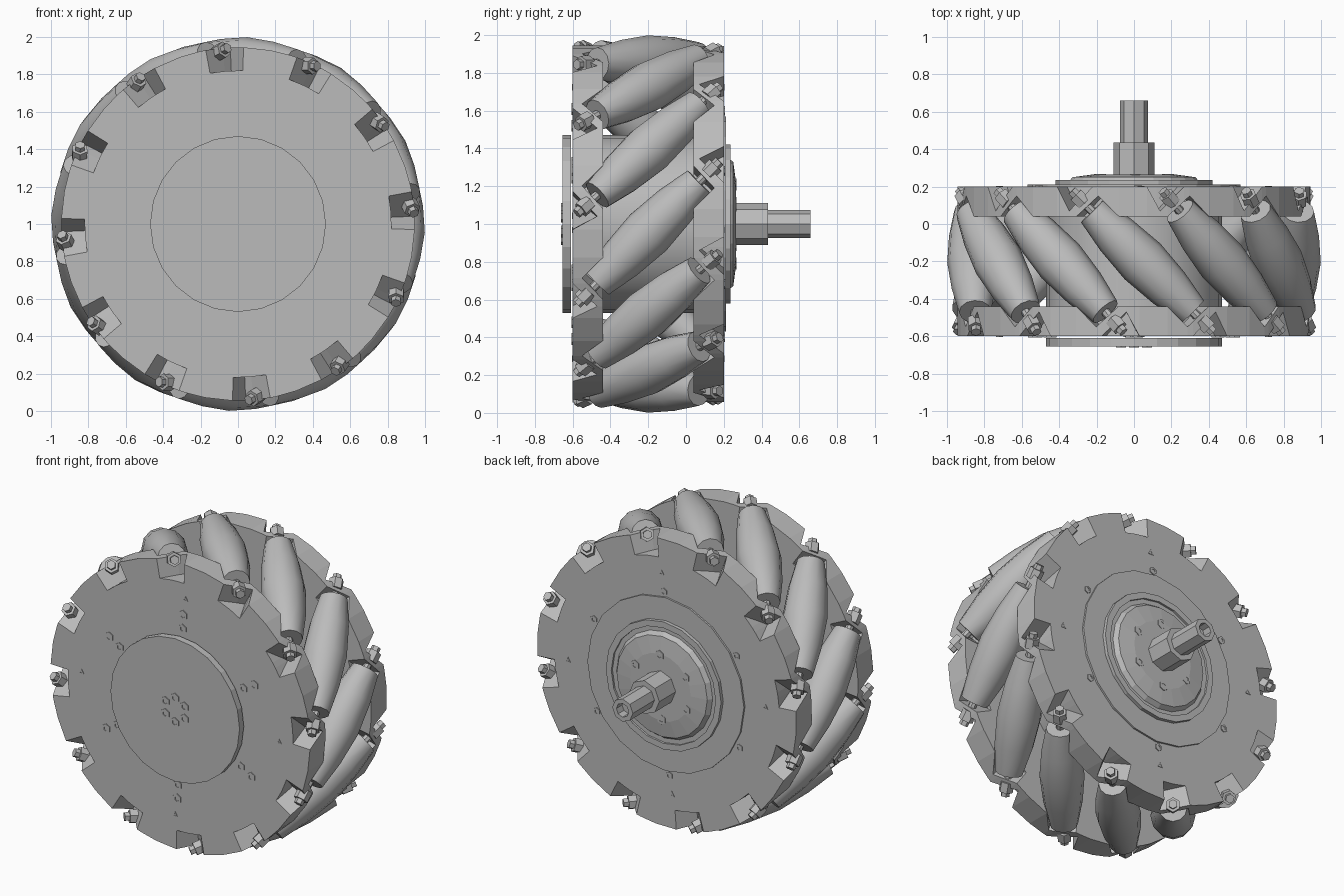
import bpy, bmesh, math
from mathutils import Vector, Matrix

cube = bpy.data.objects.get("Cube")
if cube:
    bpy.data.objects.remove(cube, do_unlink=True)

grey = bpy.data.materials.new("mid_grey")
grey.use_nodes = True
grey.diffuse_color = (0.5, 0.5, 0.5, 1)
grey.node_tree.nodes["Principled BSDF"].inputs["Base Color"].default_value = (0.5, 0.5, 0.5, 1)

COUNT = 12                  # rollers round the wheel
STEP = math.tau / COUNT
START = math.radians(-3)    # angle of the first roller
MID_Y = -0.2                # middle plane of the rollers
ROLLER_R = 0.865            # distance of roller centres from the axle
RIM = 0.945
Y_AXIS = Vector((0, 1, 0))


def radial(angle, r, y):
    return Vector((r * math.cos(angle), y, 1 + r * math.sin(angle)))


def finish(name, bm, smooth=0):
    bmesh.ops.remove_doubles(bm, verts=bm.verts, dist=0.0005)
    bmesh.ops.dissolve_degenerate(bm, edges=bm.edges, dist=0.0005)
    bmesh.ops.recalc_face_normals(bm, faces=bm.faces)
    mesh = bpy.data.meshes.new(name)
    bm.to_mesh(mesh)
    bm.free()
    mesh.materials.append(grey)
    obj = bpy.data.objects.new(name, mesh)
    bpy.context.collection.objects.link(obj)
    if smooth:
        bpy.ops.object.select_all(action='DESELECT')
        obj.select_set(True)
        bpy.context.view_layer.objects.active = obj
        bpy.ops.object.shade_smooth_by_angle(angle=math.radians(smooth))
    return obj


def lathe(name, profile, sides, centre, axis, smooth=0):
    """Revolve (radius, height) points about an axis through centre."""
    bm = bmesh.new()
    rot = axis.to_track_quat('Z', 'X').to_matrix().to_4x4()
    place = Matrix.Translation(centre) @ rot
    rings = [[bm.verts.new(place @ Vector((r * math.cos(math.tau * i / sides),
                                           r * math.sin(math.tau * i / sides), h)))
              for i in range(sides)] for r, h in profile]
    for a, b in zip(rings, rings[1:]):
        for i in range(sides):
            j = (i + 1) % sides
            bm.faces.new((a[i], a[j], b[j], b[i]))
    bm.faces.new(rings[0])
    bm.faces.new(rings[-1])
    return finish(name, bm, smooth)


def on_axle(name, profile, sides, smooth=0):
    return lathe(name, profile, sides, Vector((0, 0, 1)), Y_AXIS, smooth)


def interpolate(points, t):
    for (t0, d0), (t1, d1) in zip(points, points[1:]):
        if t0 <= t <= t1:
            return d0 + (d1 - d0) * (t - t0) / (t1 - t0)
    return points[0][1]


# Side plates: discs whose rims zigzag to carry the slanted rollers
PITCH = STEP * 0.93
OUTER = [(-0.11, 0.4), (-0.04, 0.27), (0.09, 0.4), (PITCH - 0.11, 0.4)]
INNER = [(-0.11, 0.24), (0, 0.24), (0.12, 0.35), (0.23, 0.24), (PITCH - 0.11, 0.24)]
BOLT_SHIFT = math.atan2(0.35, ROLLER_R)


def side_plate(name, side):
    bm = bmesh.new()
    stops = sorted({p[0] for p in OUTER + INNER})[:-1]
    sections = []
    for k in range(COUNT):
        for t in stops:
            angle = START + k * STEP + side * (BOLT_SHIFT - t / 0.93)
            out, inn = interpolate(OUTER, t), interpolate(INNER, t)
            core = 0.82
            loop = [(0, 0.4), (core, 0.4), (core, out), (RIM, out),
                    (RIM, inn), (core, inn), (core, 0.24), (0, 0.24)]
            sections.append((side * -angle,
                             [bm.verts.new(radial(angle, r, MID_Y + side * d)) for r, d in loop]))
    # order the sections so that neighbours join all the way round
    sections.sort(key=lambda s: s[0] % math.tau)
    rows = [s[1] for s in sections]
    for a, b in zip(rows, rows[1:] + rows[:1]):
        for i in range(len(a) - 1):
            bm.faces.new((a[i], a[i + 1], b[i + 1], b[i]))
    return finish(name, bm)


side_plate("front_plate", -1)
side_plate("back_plate", 1)

# Barrel rollers, their axles and the hex bolts at both ends
BARREL = [(0.05, -0.38), (0.085, -0.38), (0.118, -0.2), (0.135, 0),
          (0.118, 0.2), (0.085, 0.38), (0.05, 0.38)]
for k in range(COUNT):
    a = START + k * STEP
    centre = radial(a, ROLLER_R, MID_Y)
    axis = (Vector((-math.sin(a), 0, math.cos(a))) + Y_AXIS).normalized()
    lathe("roller", BARREL, 12, centre, axis, 35)
    lathe("roller_axle", [(0.025, -0.47), (0.025, 0.47)], 8, centre, axis)
    for end in (-1, 1):
        lathe("rim_bolt", [(0.045, 0.44), (0.045, 0.505), (0.028, 0.505), (0.028, 0.535)],
              6, centre, axis * end)

# Hub: inner drum, front cover and stepped back flanges
on_axle("hub_drum", [(0.47, -0.5), (0.47, 0.1)], 24, 35)
on_axle("front_cover", [(0.47, -0.61), (0.47, -0.655)], 24)
on_axle("back_flange", [(0.57, 0.19), (0.57, 0.212), (0.42, 0.212), (0.42, 0.235),
                        (0.38, 0.235), (0.38, 0.222), (0.35, 0.222), (0.33, 0.25),
                        (0.22, 0.265)], 20)

# Drive shaft
on_axle("shaft_collar", [(0.11, 0.25), (0.11, 0.435)], 8)
on_axle("drive_shaft", [(0.075, 0.42), (0.075, 0.66), (0.045, 0.66), (0.045, 0.6)], 8)


# Small screws in rings on both faces
def screw_ring(name, count, first, r, y, side, size, sides=6, height=0.006):
    for k in range(count):
        spot = radial(math.radians(first) + math.tau * k / count, r, y)
        lathe(name, [(size, -0.01), (size, height), (size * 0.5, height),
                     (size * 0.5, height * 0.3)], sides, spot, Y_AXIS * side)


screw_ring("cover_screw", 6, 30, 0.08, -0.655, -1, 0.032)
screw_ring("inner_face_screw", 6, 28, 0.52, -0.6, -1, 0.03)
screw_ring("outer_face_screw", 6, 28, 0.61, -0.6, -1, 0.032)
screw_ring("front_marker", 4, -3, 0.72, -0.6, -1, 0.022, 3, 0.003)
screw_ring("flange_screw", 6, 28, 0.21, 0.262, 1, 0.032)
screw_ring("back_face_screw", 6, 28, 0.6, 0.2, 1, 0.025)
screw_ring("back_marker", 4, -3, 0.72, 0.2, 1, 0.022, 3, 0.003)
